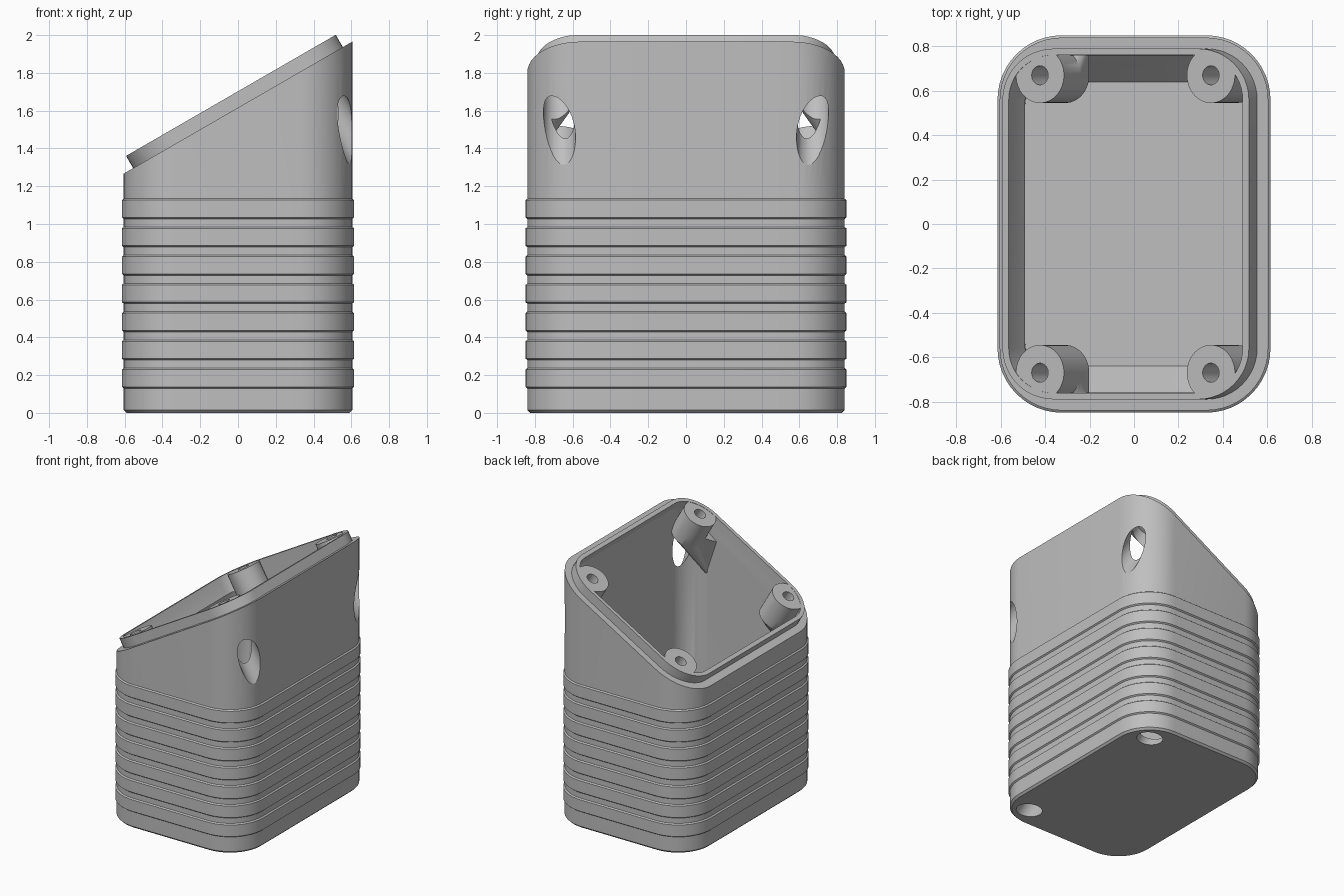
import bpy, bmesh, math
from mathutils import Vector

cube = bpy.data.objects.get("Cube")
if cube:
    bpy.data.objects.remove(cube, do_unlink=True)

HX, HY, RAD = 0.605, 0.84, 0.28       # outer half sizes and corner radius
SLOPE = math.tan(math.radians(30))
NORMAL = Vector((-0.5, 0, math.cos(math.radians(30))))   # of the slanted opening
ACROSS = Vector((NORMAL.z, 0, 0.5))
TOP = 1.616                           # height of the slanted plane at x = 0

grey = bpy.data.materials.new("plain grey")
grey.use_nodes = True
grey.diffuse_color = (0.52, 0.52, 0.52, 1)
grey.node_tree.nodes["Principled BSDF"].inputs["Base Color"].default_value = grey.diffuse_color


def outline(hx, hy, r, cx=0.0, segments=12):
    """Rounded rectangle as (x, y) pairs, counterclockwise."""
    pts = []
    for quarter, (sx, sy) in enumerate([(1, 1), (-1, 1), (-1, -1), (1, -1)]):
        for i in range(segments + 1):
            a = math.pi / 2 * (quarter + i / segments)
            pts.append((cx + sx * (hx - r) + r * math.cos(a), sy * (hy - r) + r * math.sin(a)))
    return pts


def inset(d):
    return outline(HX - d, HY - d, RAD - d)


def flat(shape, z):
    return [Vector((x, y, z)) for x, y in shape]


def slanted(shape, lift=0.0, drop=0.0):
    return [Vector((x, y, TOP + SLOPE * x - drop)) + NORMAL * lift for x, y in shape]


def circle(centre, r, n=40):
    steps = [2 * math.pi * (i + 0.5) / n for i in range(n)]
    return [centre + ACROSS * r * math.cos(a) + Vector((0, r * math.sin(a), 0)) for a in steps]


def loft(name, rings):
    """Closed solid through rings listed from the bottom up."""
    bm = bmesh.new()
    rows = [[bm.verts.new(p) for p in ring] for ring in rings]
    n = len(rows[0])
    for a, b in zip(rows, rows[1:]):
        for i in range(n):
            bm.faces.new((a[i], a[(i + 1) % n], b[(i + 1) % n], b[i]))
    bm.faces.new(rows[0][::-1])
    bm.faces.new(rows[-1])
    bm.normal_update()
    mesh = bpy.data.meshes.new(name)
    bm.to_mesh(mesh)
    bm.free()
    mesh.materials.append(grey)
    obj = bpy.data.objects.new(name, mesh)
    bpy.context.scene.collection.objects.link(obj)
    return obj


def combine(target, tool, operation):
    bpy.context.view_layer.objects.active = target
    mod = target.modifiers.new("combine", 'BOOLEAN')
    mod.operation, mod.solver, mod.object = operation, 'EXACT', tool
    bpy.ops.object.modifier_apply(modifier=mod.name)
    bpy.data.objects.remove(tool, do_unlink=True)


# Outer wall with a chamfered foot and seven raised bands
rings = [flat(inset(0.015), 0), flat(inset(0), 0.015)]
for k in range(7):
    z = 0.13 + 0.1495 * k
    rings += [flat(inset(d), z + dz) for d, dz in
              ((0, 0), (-0.01, 0.008), (-0.01, 0.099), (0, 0.107))]
# Slanted shelf, raised lip and the cavity down to its sloped floor edge
cavity = outline(0.51, 0.76, 0.2, 0.02)
rings += [slanted(inset(0)), slanted(inset(0.05)), slanted(inset(0.05), 0.075),
          slanted(inset(0.078), 0.075), slanted(inset(0.078)),
          slanted(cavity, 0, 0.07), flat(cavity, 0.19),
          flat(outline(0.51, 0.64, 0.1, 0.02), 0.06)]
housing = loft("housing", rings)

# Screw posts square to the opening, each tapering down onto the wall
tops = [Vector((x, side * 0.67, 1.703 + SLOPE * x))
        for side in (-1, 1) for x in (-0.425, 0.345)]
for top in tops:
    side = math.copysign(1, top.y)
    end = top - NORMAL * 0.23
    lean = -0.11 if top.x > 0 else 0.0
    foot = [p + Vector((lean, side * 0.12, 0)) if (p.y - top.y) * side > 0 else p
            for p in circle(end, 0.125)]
    tip = Vector((end.x + lean, side * 0.8, end.z - 0.35))
    post = loft("screw_post", [circle(tip, 0.012), foot,
                               circle(top - NORMAL * 0.15, 0.125),
                               circle(top + NORMAL * 0.02, 0.125)])
    envelope = loft("post_envelope", [flat(inset(0.006), 0.02),
                                      slanted(inset(0.006), 0, 0.01),
                                      slanted(inset(0.056), 0, 0.01),
                                      slanted(inset(0.056), 0.073)])
    combine(post, envelope, 'INTERSECT')
    combine(housing, post, 'UNION')

# Screw holes, and wide driver bores that run out through wall or base
for top in tops:
    for r, start, stop in ((0.043, -0.1, 0.3), (0.085, 0.17, 2.0)):
        bore = loft("bore", [circle(top - NORMAL * stop, r), circle(top - NORMAL * start, r)])
        combine(housing, bore, 'DIFFERENCE')

bpy.ops.object.select_all(action='DESELECT')
housing.select_set(True)
bpy.context.view_layer.objects.active = housing
bpy.ops.object.shade_smooth_by_angle(angle=math.radians(25))
